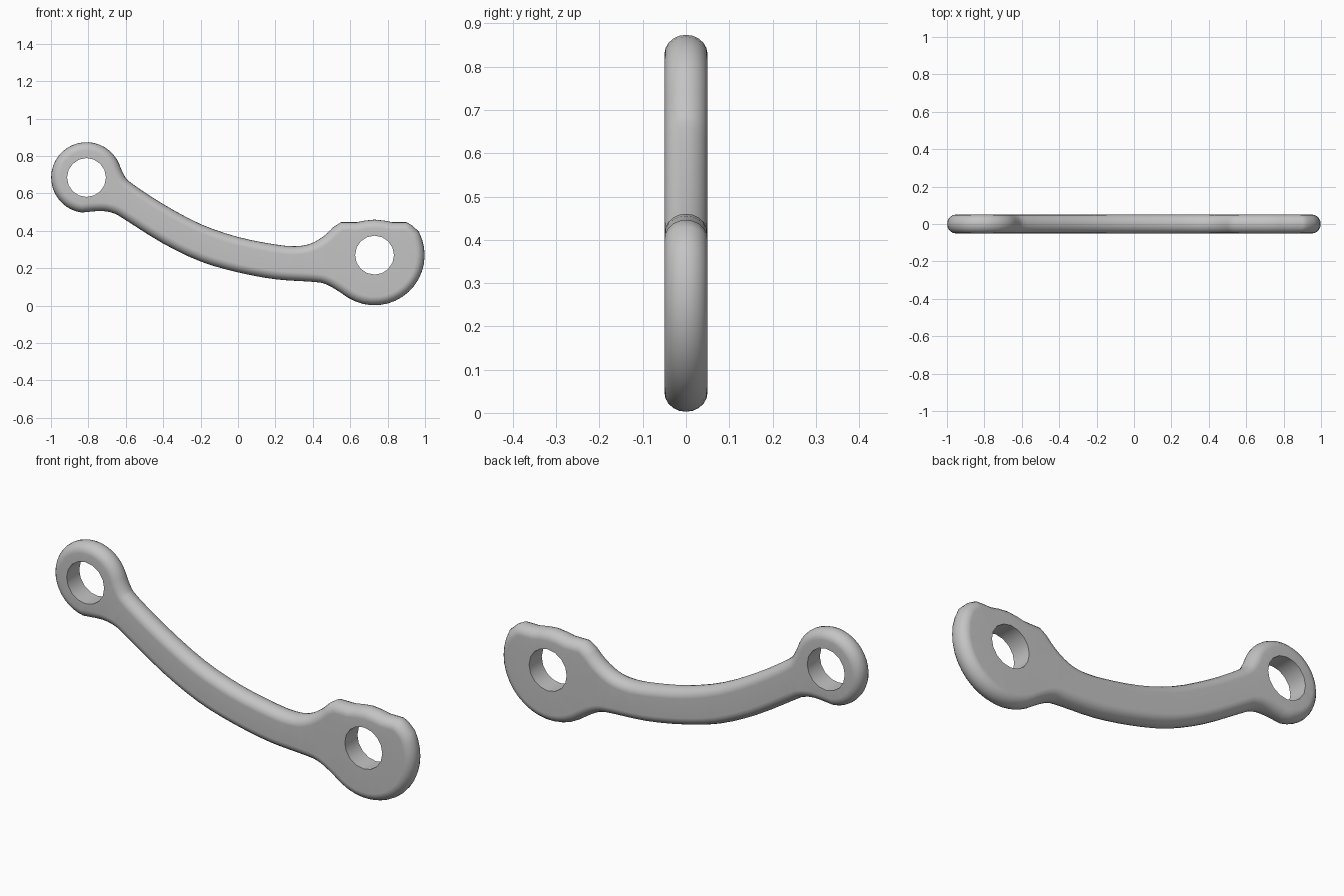
import bpy
import bmesh
from math import sin, cos, pi, radians
from mathutils import Vector

cube = bpy.data.objects.get("Cube")
if cube:
    bpy.data.objects.remove(cube)

HALF = 0.05      # half thickness
ROUND = 0.045    # how far the rounded rim reaches inward
SEGMENTS = 5     # rim segments per side
RING = Vector((-0.81, 0.685))
PLATE = Vector((0.73, 0.27))
HOLE = 0.104


def arc(centre, radius, start, end, steps):
    angles = [radians(start + (end - start) * i / steps) for i in range(steps + 1)]
    return [centre + radius * Vector((cos(a), sin(a))) for a in angles]


def smooth_path(before, points, after, cuts=3):
    """Smooth curve through points, joining the outline on either side."""
    pts = [before] + [Vector(p) for p in points] + [after]
    result = []
    for i in range(len(pts) - 1):
        p1, p2 = pts[i], pts[i + 1]
        p0 = pts[max(i - 1, 0)]
        p3 = pts[min(i + 2, len(pts) - 1)]
        for k in range(cuts):
            t = k / cuts
            result.append(0.5 * (2 * p1 + (p2 - p0) * t
                                 + (2 * p0 - 5 * p1 + 4 * p2 - p3) * t ** 2
                                 + (3 * p1 - p0 - 3 * p2 + p3) * t ** 3))
    return result[1:]


def inset(points, distance):
    """Move a clockwise outline inward with mitred corners."""
    result = []
    for i, p in enumerate(points):
        a = (p - points[i - 1]).normalized()
        b = (points[(i + 1) % len(points)] - p).normalized()
        na, nb = Vector((a.y, -a.x)), Vector((b.y, -b.x))
        result.append(p + (na + nb) * distance / (1 + na.dot(nb)))
    return result


def add_loop(bm, points, y):
    return [bm.verts.new((p.x, y, p.y)) for p in points]


def bridge(bm, first, second):
    n = len(first)
    for i in range(n):
        j = (i + 1) % n
        bm.faces.new((first[i], first[j], second[j], second[i]))


# Outline, clockwise: plate, lower edge of arm, ring, upper edge, plate top
plate_arc = arc(PLATE, 0.268, 28, -122, 16)
ring_arc = arc(RING, 0.189, -98, -338, 26)
lower_edge = [(0.52, 0.088), (0.46, 0.118), (0.39, 0.128), (0.2, 0.141),
              (0, 0.178), (-0.2, 0.236), (-0.4, 0.332), (-0.6, 0.457),
              (-0.66, 0.492), (-0.73, 0.506)]
upper_edge = [(-0.61, 0.7), (-0.57, 0.655), (-0.4, 0.543), (-0.2, 0.436),
              (0, 0.367), (0.2, 0.327), (0.31, 0.318), (0.39, 0.332),
              (0.46, 0.373)]
plate_top = [Vector(p) for p in (
    (0.51, 0.42), (0.55, 0.446), (0.635, 0.446), (0.68, 0.455), (0.73, 0.46),
    (0.78, 0.455), (0.825, 0.446), (0.9, 0.446), (0.93, 0.43))]
outline = (plate_arc + smooth_path(plate_arc[-1], lower_edge, ring_arc[0])
           + ring_arc + smooth_path(ring_arc[-1], upper_edge, plate_top[0])
           + plate_top)

# Rounded rim
bm = bmesh.new()
rims = []
for i in range(2 * SEGMENTS + 1):
    a = pi * (i / (2 * SEGMENTS) - 0.5)
    rims.append(add_loop(bm, inset(outline, ROUND * (1 - cos(a))), HALF * sin(a)))
for first, second in zip(rims, rims[1:]):
    bridge(bm, first, second)

# Straight hole walls
caps = [[rims[0]], [rims[-1]]]
for centre in (RING, PLATE):
    circle = arc(centre, HOLE, 0, 360, 16)[:-1]
    front, back = add_loop(bm, circle, -HALF), add_loop(bm, circle, HALF)
    bridge(bm, front, back)
    caps[0].append(front)
    caps[1].append(back)

# Flat front and back faces around the holes
for loops, side in zip(caps, (-1, 1)):
    edges = [bm.edges.get((loop[i - 1], loop[i]))
             for loop in loops for i in range(len(loop))]
    bmesh.ops.triangle_fill(bm, use_beauty=True, use_dissolve=False,
                            edges=edges, normal=(0, side, 0))
bmesh.ops.recalc_face_normals(bm, faces=bm.faces[:])

mesh = bpy.data.meshes.new("link_arm")
bm.to_mesh(mesh)
bm.free()
link = bpy.data.objects.new("link_arm", mesh)
bpy.context.collection.objects.link(link)

# Plain grey metal
grey = bpy.data.materials.new("grey_metal")
grey.use_nodes = True
colour = (0.55, 0.55, 0.55, 1)
grey.diffuse_color = colour
grey.node_tree.nodes["Principled BSDF"].inputs["Base Color"].default_value = colour
mesh.materials.append(grey)

# Smooth rim with crisp hole edges
bpy.ops.object.select_all(action="DESELECT")
link.select_set(True)
bpy.context.view_layer.objects.active = link
bpy.ops.object.shade_smooth_by_angle(angle=radians(40))
weighted = link.modifiers.new("even_shading", "WEIGHTED_NORMAL")
weighted.keep_sharp = True
